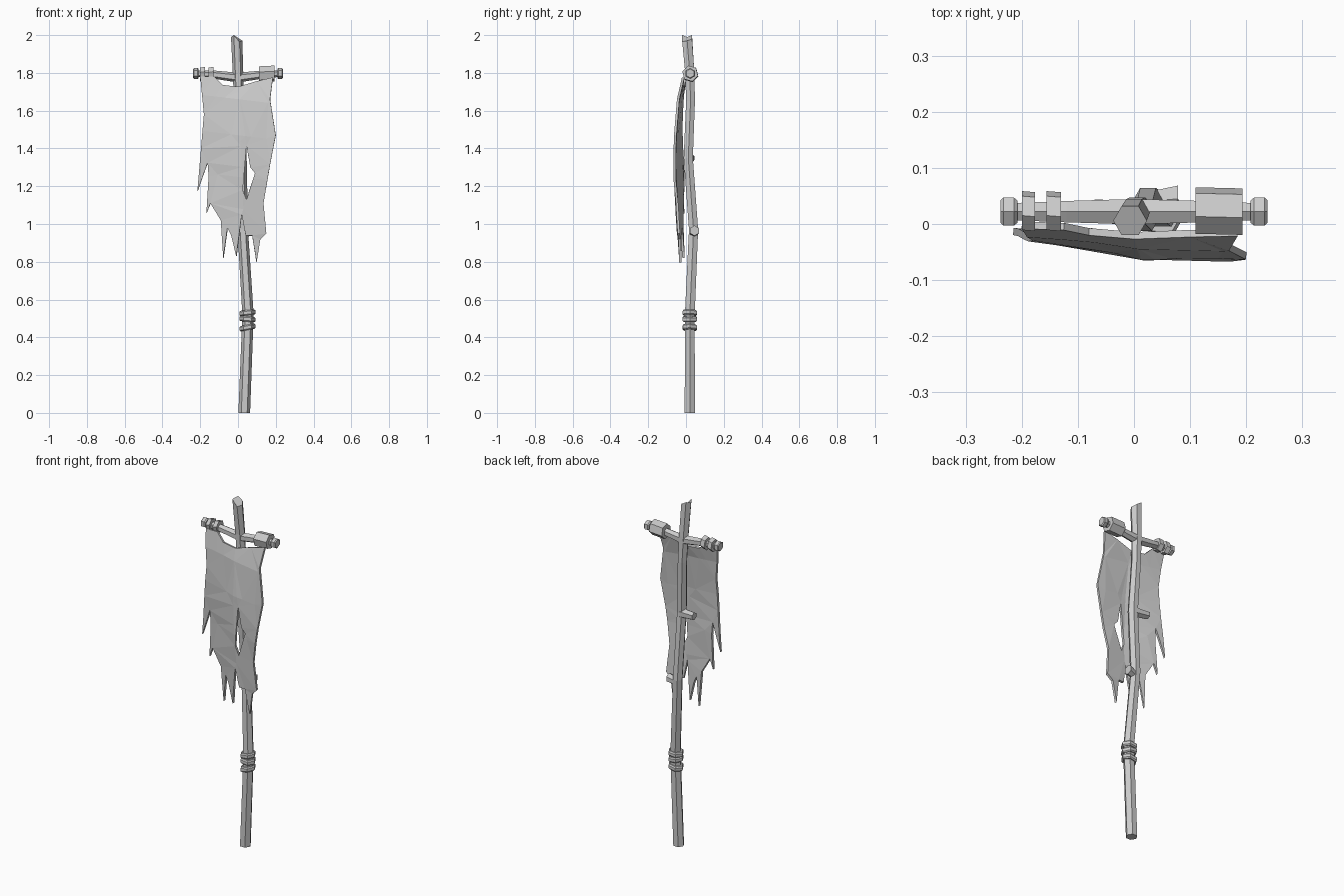
import bpy, bmesh, math
from mathutils import Vector, Matrix

cube = bpy.data.objects.get("Cube")
if cube:
    bpy.data.objects.remove(cube)

grey = bpy.data.materials.new("pale_grey")
grey.use_nodes = True
colour = (0.6, 0.6, 0.6, 1)
grey.diffuse_color = colour
grey.node_tree.nodes["Principled BSDF"].inputs["Base Color"].default_value = colour


def finish(name, bm):
    bmesh.ops.recalc_face_normals(bm, faces=bm.faces[:])
    mesh = bpy.data.meshes.new(name)
    bm.to_mesh(mesh)
    bm.free()
    mesh.materials.append(grey)
    ob = bpy.data.objects.new(name, mesh)
    bpy.context.collection.objects.link(ob)
    return ob


def sweep(name, stations, axis, sides=6, turn=0.0):
    """Loft many-sided rings (x, y, z, radius) set square to an axis."""
    bm = bmesh.new()
    rot = Vector((0, 0, 1)).rotation_difference(Vector(axis)).to_matrix()
    rings = []
    for x, y, z, r in stations:
        angles = [turn + math.tau * i / sides for i in range(sides)]
        rings.append([bm.verts.new(Vector((x, y, z)) + rot @ Vector(
            (r * math.cos(a), r * math.sin(a), 0))) for a in angles])
    for a, b in zip(rings, rings[1:]):
        for i in range(sides):
            j = (i + 1) % sides
            bm.faces.new((a[i], a[j], b[j], b[i]))
    bm.faces.new(rings[0])
    bm.faces.new(rings[-1])
    return finish(name, bm)


# Crooked pole with a splintered top
pole = sweep("pole", [(0.033, 0.02, 0, 0.031), (0.053, 0.02, 0.52, 0.03),
                      (0.025, 0.04, 0.97, 0.028), (0.018, 0.012, 1.35, 0.028),
                      (0.006, 0.024, 1.65, 0.027), (0, 0.02, 1.8, 0.028),
                      (-0.007, 0.006, 1.985, 0.03)], (0, 0, 1))
for i, v in enumerate(pole.data.vertices[-6:]):
    v.co.z = (1.97, 1.98, 2.0, 1.99, 2.0, 1.965)[i]

# Broken branch stubs
sweep("lower_stub", [(0.025, 0.04, 0.95, 0.02), (0.078, 0.045, 0.965, 0.027)], (1, 0, 0))
sweep("upper_stub", [(0.015, 0.015, 1.345, 0.028), (-0.07, 0.025, 1.35, 0.022)], (-1, 0, 0))

# Crossbar with a knob at each end
sweep("crossbar", [(-0.23, 0.022, 1.797, 0.017), (-0.12, 0.022, 1.79, 0.022),
                   (0, 0.022, 1.775, 0.026), (0.12, 0.022, 1.79, 0.022),
                   (0.23, 0.022, 1.797, 0.017)], (1, 0, 0))
for side, name in ((-1, "right_knob"), (1, "left_knob")):
    sweep(name, [(side * d, 0.022, 1.797, r) for d, r in
                 ((0.208, 0.023), (0.214, 0.029), (0.233, 0.029), (0.238, 0.023))], (1, 0, 0))

# Cloth loops over the crossbar
for name, x0, x1, r in (("outer_loop", -0.2, -0.176, 0.036), ("inner_loop", -0.156, -0.13, 0.036),
                        ("wide_loop", 0.11, 0.193, 0.043)):
    sweep(name, [(x0, 0.024, 1.793, r), (x1, 0.022, 1.797, r)], (1, 0, 0), 6, 0.25)

# Rope binding round the pole
for i, (z, tilt) in enumerate(((0.53, 0.1), (0.497, -0.08), (0.452, 0.18))):
    axis = (-tilt, 0.1 * tilt, 1)
    sweep("binding_%d" % (i + 1), [(0.05, 0.02, z - 0.014, 0.037), (0.05, 0.02, z - 0.008, 0.043),
                                   (0.05, 0.02, z + 0.008, 0.043), (0.05, 0.02, z + 0.014, 0.037)], axis)

# Tattered banner: outline and tear
outline = [(-0.2, 1.78), (-0.125, 1.78), (-0.08, 1.735), (0, 1.725), (0.1, 1.755), (0.185, 1.775),
           (0.17, 1.66), (0.2, 1.47), (0.17, 1.315), (0.135, 1.11), (0.15, 0.95), (0.118, 0.92),
           (0.098, 0.795), (0.075, 0.94), (0.04, 0.94), (0.02, 1.05), (-0.008, 0.83), (-0.035, 0.94),
           (-0.055, 0.98), (-0.077, 0.82), (-0.09, 1.02), (-0.145, 1.11), (-0.167, 1.055),
           (-0.155, 1.25), (-0.16, 1.325), (-0.215, 1.17), (-0.195, 1.4), (-0.18, 1.58)]
tear = [(0.045, 1.415), (0.065, 1.3), (0.09, 1.27), (0.045, 1.13), (0.025, 1.18), (0.035, 1.3)]


def lerp(points, t):
    """Read a height off a polyline of (position, value) pairs."""
    for (a, u), (b, v) in zip(points, points[1:]):
        if t <= b:
            return u + (v - u) * max(0, (t - a) / (b - a))
    return points[-1][1]


right_drape = [(0.8, 0.0), (1.05, -0.01), (1.25, -0.012), (1.47, -0.022), (1.66, -0.018), (1.78, 0.0)]
left_drape = [(0.8, -0.03), (1.05, -0.045), (1.25, -0.062), (1.47, -0.055), (1.66, -0.04), (1.78, -0.012)]
bm = bmesh.new()
for loop in (outline, tear):
    verts = [bm.verts.new((x, 0, z)) for x, z in loop]
    for a, b in zip(verts, verts[1:] + verts[:1]):
        bm.edges.new((a, b))
bmesh.ops.triangle_fill(bm, edges=bm.edges[:], use_beauty=True, normal=(0, -1, 0))
cuts = [((0, 0, z), (0.12, 0, 1)) for z in (1.05, 1.25, 1.47, 1.66)]
cuts += [((0.02, 0, 1.3), (1, 0, 0.04))]
for point, normal in cuts:
    bmesh.ops.bisect_plane(bm, geom=bm.verts[:] + bm.edges[:] + bm.faces[:],
                           plane_co=point, plane_no=normal)
for v in bm.verts:
    t = min(1, max(0, (v.co.x + 0.2) / 0.38))
    y = lerp(right_drape, v.co.z) * (1 - t) + lerp(left_drape, v.co.z) * t
    fold = -0.016 * max(0, 1 - abs(v.co.x - 0.02) / 0.1) * min(1, max(0, (1.75 - v.co.z) / 0.2))
    v.co.y = y + fold - 0.002
bmesh.ops.recalc_face_normals(bm, faces=bm.faces[:])
bmesh.ops.dissolve_limit(bm, angle_limit=0.03, verts=bm.verts[:], edges=bm.edges[:])
bmesh.ops.triangulate(bm, faces=bm.faces[:])
banner = finish("banner", bm)
thick = banner.modifiers.new("thickness", "SOLIDIFY")
thick.thickness = 0.013
thick.offset = 0
